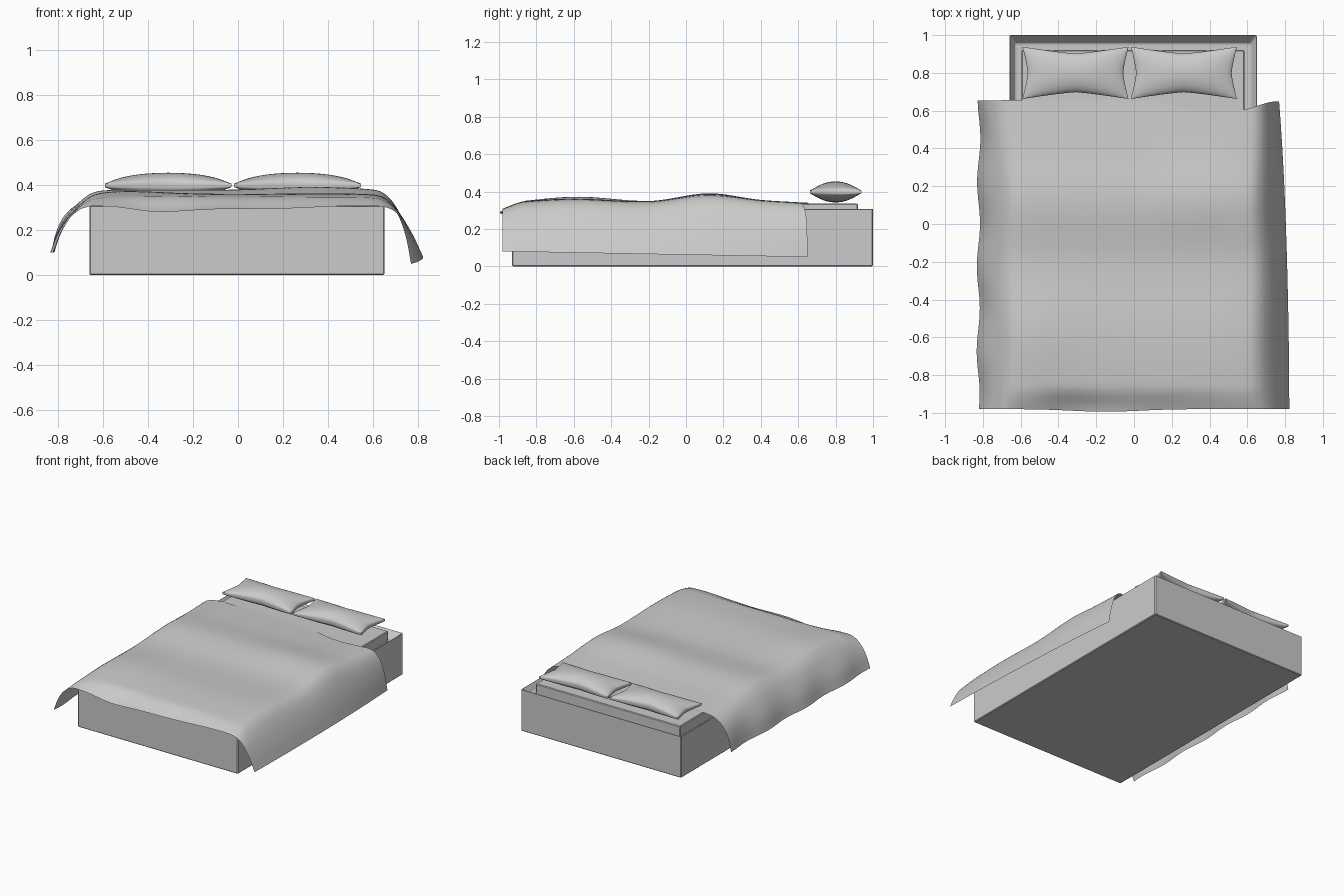
import bpy, bmesh, math
from mathutils import Vector

if "Cube" in bpy.data.objects:
    bpy.data.objects.remove(bpy.data.objects["Cube"])


def make_object(name, bm):
    me = bpy.data.meshes.new(name)
    bmesh.ops.recalc_face_normals(bm, faces=bm.faces)
    bm.to_mesh(me)
    bm.free()
    ob = bpy.data.objects.new(name, me)
    bpy.context.collection.objects.link(ob)
    return ob


def box(name, lo, hi):
    bm = bmesh.new()
    bmesh.ops.create_cube(bm, size=1)
    lo, hi = Vector(lo), Vector(hi)
    for v in bm.verts:
        v.co = Vector([(lo[i] + hi[i]) / 2 + v.co[i] * (hi[i] - lo[i]) for i in range(3)])
    return make_object(name, bm)


def bevel(ob, width):
    m = ob.modifiers.new("bevel", 'BEVEL')
    m.width, m.segments = width, 1


def spline(pts, x):
    """Smooth curve through (x, value) pairs."""
    if x <= pts[0][0]:
        return pts[0][1]
    for i in range(len(pts) - 1):
        (x0, a), (x1, b) = pts[i], pts[i + 1]
        if x <= x1:
            p, q = pts[max(i - 1, 0)], pts[min(i + 2, len(pts) - 1)]
            h = x1 - x0
            m0, m1 = (b - p[1]) / (x1 - p[0]) * h, (q[1] - a) / (q[0] - x0) * h
            t = (x - x0) / h
            return ((2*t**3 - 3*t*t + 1) * a + (t**3 - 2*t*t + t) * m0
                    + (3*t*t - 2*t**3) * b + (t**3 - t*t) * m1)
    return pts[-1][1]


def smooth(a, b, x):
    t = min(max((x - a) / (b - a), 0), 1)
    return t * t * (3 - 2 * t)


def grid_faces(bm, rows):
    for r0, r1 in zip(rows, rows[1:]):
        for i in range(len(r0) - 1):
            bm.faces.new((r0[i], r0[i + 1], r1[i + 1], r1[i]))


def shade(ob, angle):
    bpy.ops.object.select_all(action='DESELECT')
    ob.select_set(True)
    bpy.context.view_layer.objects.active = ob
    bpy.ops.object.shade_smooth_by_angle(angle=math.radians(angle))


# Bed frame: box with a recessed top
frame = box("bed_frame", (-0.66, -0.93, 0), (0.65, 1.0, 0.31))
bm = bmesh.new()
bm.from_mesh(frame.data)
top = max(bm.faces, key=lambda f: f.calc_center_median().z)
bmesh.ops.inset_region(bm, faces=[top], thickness=0.045)
for v in top.verts:
    v.co.y -= 0.012
    v.co.z -= 0.05
bm.to_mesh(frame.data)
bm.free()
bevel(frame, 0.005)

# Mattress
mattress = box("mattress", (-0.595, -0.865, 0.255), (0.585, 0.92, 0.335))
bevel(mattress, 0.005)

# Blanket: cross profile swept front to back, with soft waves
S = list(range(13))
FRONT = [(-.825, .10), (-.79, .19), (-.74, .265), (-.68, .32), (-.6, .345), (-.35, .352), (0, .35),
         (.35, .352), (.58, .348), (.66, .328), (.72, .27), (.775, .18), (.822, .08)]
BACK = [(-.82, .105), (-.80, .19), (-.765, .265), (-.70, .325), (-.6, .35), (-.35, .35), (0, .35),
        (.35, .35), (.58, .35), (.66, .333), (.71, .27), (.745, .17), (.768, .05)]
TOP = [(-.985, .308), (-.93, .33), (-.87, .346), (-.6, .36), (-.2, .347), (.12, .377), (.4, .353), (.65, .338)]
EDGE = [(-.8, 0), (-.6, .0), (-.36, -.03), (-.1, -.016), (.2, -.016), (.6, 0), (.8, 0)]
TAIL = [(-.8, .655), (0, .655), (.15, .642), (.3, .602), (.45, .588), (.6, .61), (.72, .645), (.8, .65)]
NX, NY = 60, 64


def curve(points, k, s):
    return spline(list(zip(S, [p[k] for p in points])), s)


bm = bmesh.new()
rows = []
for j in range(NY + 1):
    t = j / NY
    row = []
    for i in range(NX + 1):
        s = 12 * i / NX
        mix = smooth(0, 1, t) * 0.4 + t ** 4 * 0.6
        x = curve(FRONT, 0, s) * (1 - mix) + curve(BACK, 0, s) * mix
        z = curve(FRONT, 1, s) * (1 - t) + curve(BACK, 1, s) * t
        y0 = -0.98 - 0.014 * math.exp(-((x + 0.15) / 0.25) ** 2)
        y = y0 + (0.655 - y0) * t - (0.655 - spline(TAIL, x)) * smooth(0.75, 1, t)
        w = 1 - smooth(0.6, 0.78, abs(x))
        z += w * (spline(TOP, y) - 0.35)
        z += spline(EDGE, x) * (1 - smooth(-0.98, -0.85, y))
        z += w * 0.013 * math.exp(-((x - .33) / .25) ** 2 - ((y - .12) / .2) ** 2)
        z += w * 0.012 * math.exp(-((x + .5) / .2) ** 2 - ((y + .55) / .25) ** 2)
        if x < -0.7:
            x += 0.008 * math.cos(y * 14) * smooth(0.7, 0.82, -x)
        row.append(bm.verts.new((x, y, z)))
    rows.append(row)
grid_faces(bm, rows)
blanket = make_object("blanket", bm)
if sum(p.normal.z for p in blanket.data.polygons) < 0:
    blanket.data.flip_normals()
shade(blanket, 60)


# Pillows: two puffed sheets with pinched sides, joined by a thin rim
def pillow(name, cx):
    bm = bmesh.new()
    nx, ny = 28, 20
    sheets = []
    for sign in (1, -1):
        rows = []
        for j in range(ny + 1):
            v = -math.cos(math.pi * j / ny)
            row = []
            for i in range(nx + 1):
                u = -math.cos(math.pi * i / nx)
                x = 0.281 * u * (1 - 0.10 * (1 - abs(v) ** 1.3))
                y = 0.138 * v * (1 - 0.26 * (1 - abs(u) ** 1.2))
                puff = max((1 - u * u) * (1 - v * v), 0) ** 0.55
                row.append(bm.verts.new((cx + x, 0.8 + y, 0.398 + sign * (0.008 + 0.048 * puff))))
            rows.append(row)
        grid_faces(bm, rows)
        sheets.append(rows)
    border = lambda r: r[0] + [q[-1] for q in r[1:]] + r[-1][-2::-1] + [q[0] for q in r[-2:0:-1]]
    a, b = border(sheets[0]), border(sheets[1])
    for k in range(len(a)):
        n = (k + 1) % len(a)
        bm.faces.new((a[k], a[n], b[n], b[k]))
    shade(make_object(name, bm), 40)


pillow("pillow_left", -0.31)
pillow("pillow_right", 0.264)
